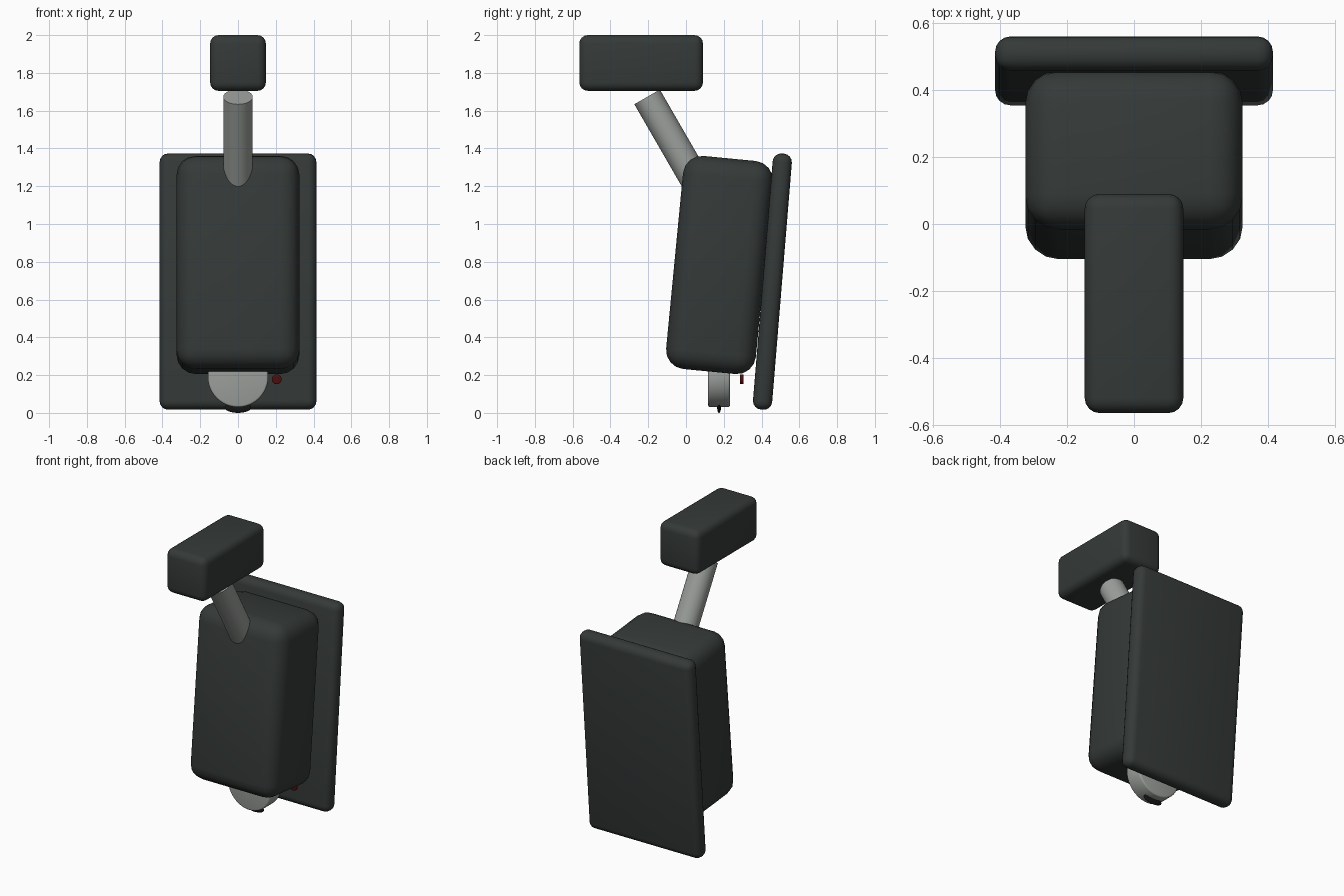
import bpy, bmesh
from math import radians
from mathutils import Matrix

if "Cube" in bpy.data.objects:
    bpy.data.objects.remove(bpy.data.objects["Cube"])


def material(name, rgb):
    mat = bpy.data.materials.new(name)
    mat.diffuse_color = (*rgb, 1)
    mat.use_nodes = True
    mat.node_tree.nodes["Principled BSDF"].inputs["Base Color"].default_value = mat.diffuse_color
    return mat


dark = material("dark_plastic", (0.035, 0.042, 0.04))
metal = material("satin_metal", (0.33, 0.35, 0.33))
red = material("dark_red", (0.08, 0.004, 0.004))
black = material("black", (0.008, 0.008, 0.008))


def finish(bm, name, loc, tilt, mat):
    mesh = bpy.data.meshes.new(name)
    bm.to_mesh(mesh)
    bm.free()
    obj = bpy.data.objects.new(name, mesh)
    bpy.context.collection.objects.link(obj)
    obj.location = loc
    obj.rotation_euler.x = radians(tilt)
    mesh.materials.append(mat)
    bpy.ops.object.select_all(action='DESELECT')
    obj.select_set(True)
    bpy.context.view_layer.objects.active = obj
    bpy.ops.object.shade_smooth_by_angle(angle=radians(40))
    return obj


def rounded_box(name, size, radius, loc, tilt=0, segments=4):
    bm = bmesh.new()
    bmesh.ops.create_cube(bm, size=1, matrix=Matrix.Diagonal((*size, 1)))
    bmesh.ops.bevel(bm, geom=bm.edges[:], offset=radius, segments=segments,
                    profile=0.5, affect='EDGES', clamp_overlap=True)
    return finish(bm, name, loc, tilt, dark)


def cylinder(name, radius, length, loc, tilt, mat, bevel=0):
    bm = bmesh.new()
    bmesh.ops.create_cone(bm, cap_ends=True, segments=48, radius1=radius,
                          radius2=radius, depth=length)
    if bevel:
        rims = [e for e in bm.edges if abs(e.verts[0].co.z - e.verts[1].co.z) < 1e-5]
        bmesh.ops.bevel(bm, geom=rims, offset=bevel, segments=3,
                        profile=0.5, affect='EDGES')
    return finish(bm, name, loc, tilt, mat)


def ellipsoid(name, radii, loc, mat):
    bm = bmesh.new()
    bmesh.ops.create_uvsphere(bm, u_segments=24, v_segments=12, radius=1,
                              matrix=Matrix.Diagonal((*radii, 1)))
    return finish(bm, name, loc, 0, mat)


# Leaning housing and the plate behind it
rounded_box("body", (0.65, 0.477, 1.133), 0.1, (0, 0.177, 0.783), -5.5)
rounded_box("back_plate", (0.83, 0.102, 1.36), 0.045, (0, 0.4575, 0.695), -4.7)

# Head block on its slanted arm
rounded_box("head", (0.295, 0.655, 0.295), 0.045, (0, -0.2375, 1.8525))
cylinder("arm", 0.078, 0.6, (0, -0.056, 1.413), 30, metal)

# Round base under the housing, with dark slot and indicator
cylinder("base_disc", 0.16, 0.115, (0, 0.175, 0.19), 90, metal, bevel=0.01)
ellipsoid("base_slot", (0.07, 0.01, 0.028), (0, 0.175, 0.028), black)
cylinder("indicator", 0.026, 0.02, (0.205, 0.295, 0.178), 90, red, bevel=0.006)
